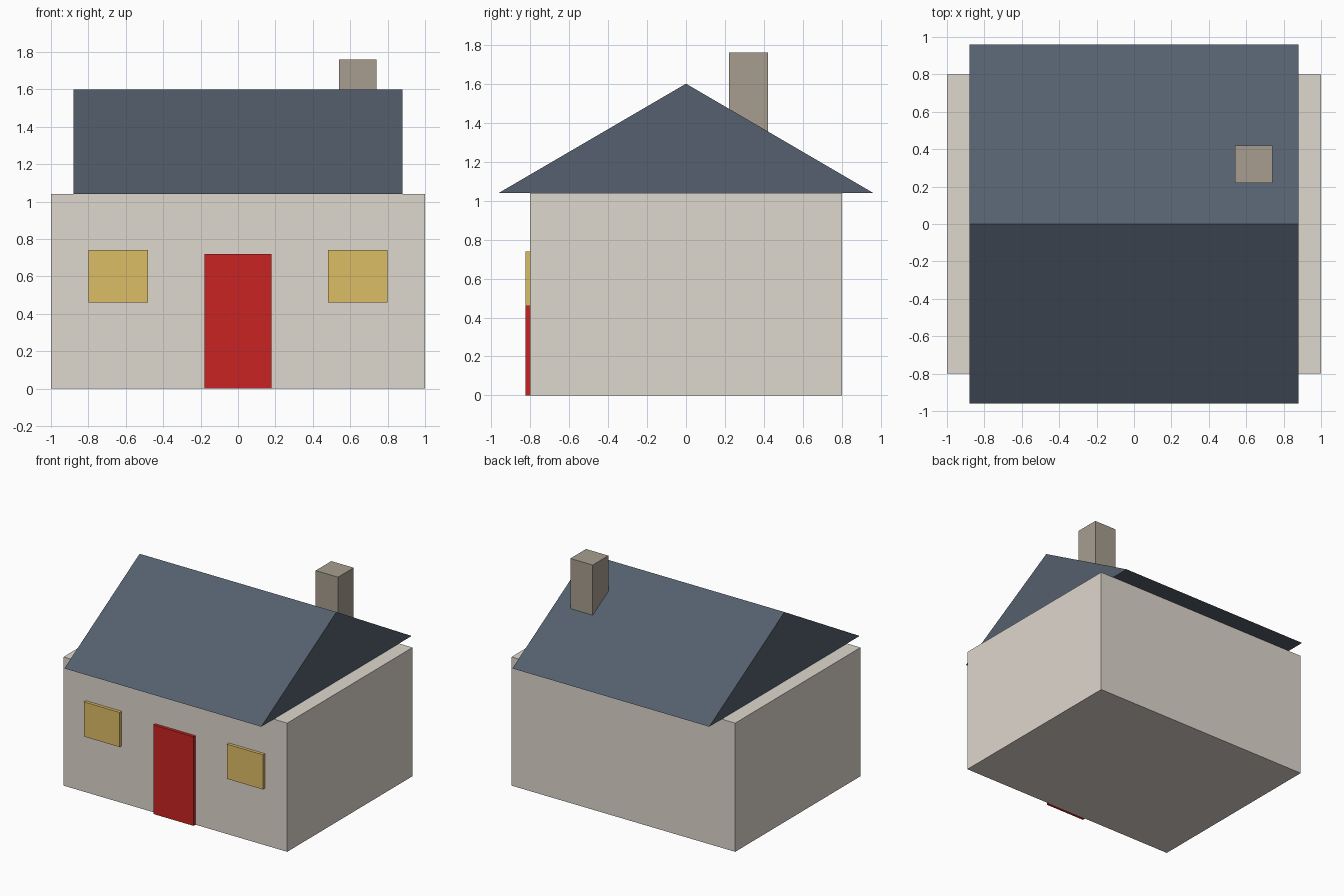
import bpy, bmesh

if "Cube" in bpy.data.objects:
    bpy.data.objects.remove(bpy.data.objects["Cube"])


def material(name, r, g, b):
    # sRGB 0-255 to linear
    def lin(c):
        c /= 255
        return c / 12.92 if c <= 0.04045 else ((c + 0.055) / 1.055) ** 2.4
    m = bpy.data.materials.new(name)
    m.diffuse_color = (lin(r), lin(g), lin(b), 1)
    m.use_nodes = True
    m.node_tree.nodes["Principled BSDF"].inputs["Base Color"].default_value = m.diffuse_color
    return m


def finish(bm, name, mat):
    bmesh.ops.recalc_face_normals(bm, faces=bm.faces)
    mesh = bpy.data.meshes.new(name)
    bm.to_mesh(mesh)
    bm.free()
    mesh.materials.append(mat)
    obj = bpy.data.objects.new(name, mesh)
    bpy.context.collection.objects.link(obj)
    return obj


def box(name, xs, ys, zs, mat):
    bm = bmesh.new()
    bmesh.ops.create_cube(bm, size=1)
    for v in bm.verts:
        v.co = [(lo + hi) / 2 + c * (hi - lo)
                for c, (lo, hi) in zip(v.co, (xs, ys, zs))]
    return finish(bm, name, mat)


def prism(name, profile, x0, x1, mat):
    # (y, z) profile extruded along x
    bm = bmesh.new()
    face = bm.faces.new([bm.verts.new((x0, y, z)) for y, z in profile])
    ext = bmesh.ops.extrude_face_region(bm, geom=[face])
    moved = [g for g in ext["geom"] if isinstance(g, bmesh.types.BMVert)]
    bmesh.ops.translate(bm, verts=moved, vec=(x1 - x0, 0, 0))
    return finish(bm, name, mat)


plaster = material("plaster", 222, 215, 205)
slate = material("slate", 85, 96, 110)
stone = material("chimney stone", 167, 158, 143)
red = material("door red", 202, 36, 36)
yellow = material("window yellow", 220, 189, 101)

# Walls and gabled roof
box("walls", (-1, 1), (-0.8, 0.8), (0, 1.04), plaster)
prism("roof", [(-0.96, 1.04), (0.96, 1.04), (0, 1.6)], -0.88, 0.88, slate)

# Chimney, sunk into the back slope
box("chimney", (0.54, 0.74), (0.22, 0.42), (1.2, 1.76), stone)

# Door and windows stand slightly proud of the front wall
FRONT = (-0.825, -0.8)
box("door", (-0.18, 0.18), FRONT, (0, 0.72), red)
for side, x in (("left", -0.64), ("right", 0.64)):
    box(side + "_window", (x - 0.16, x + 0.16), FRONT, (0.46, 0.74), yellow)
